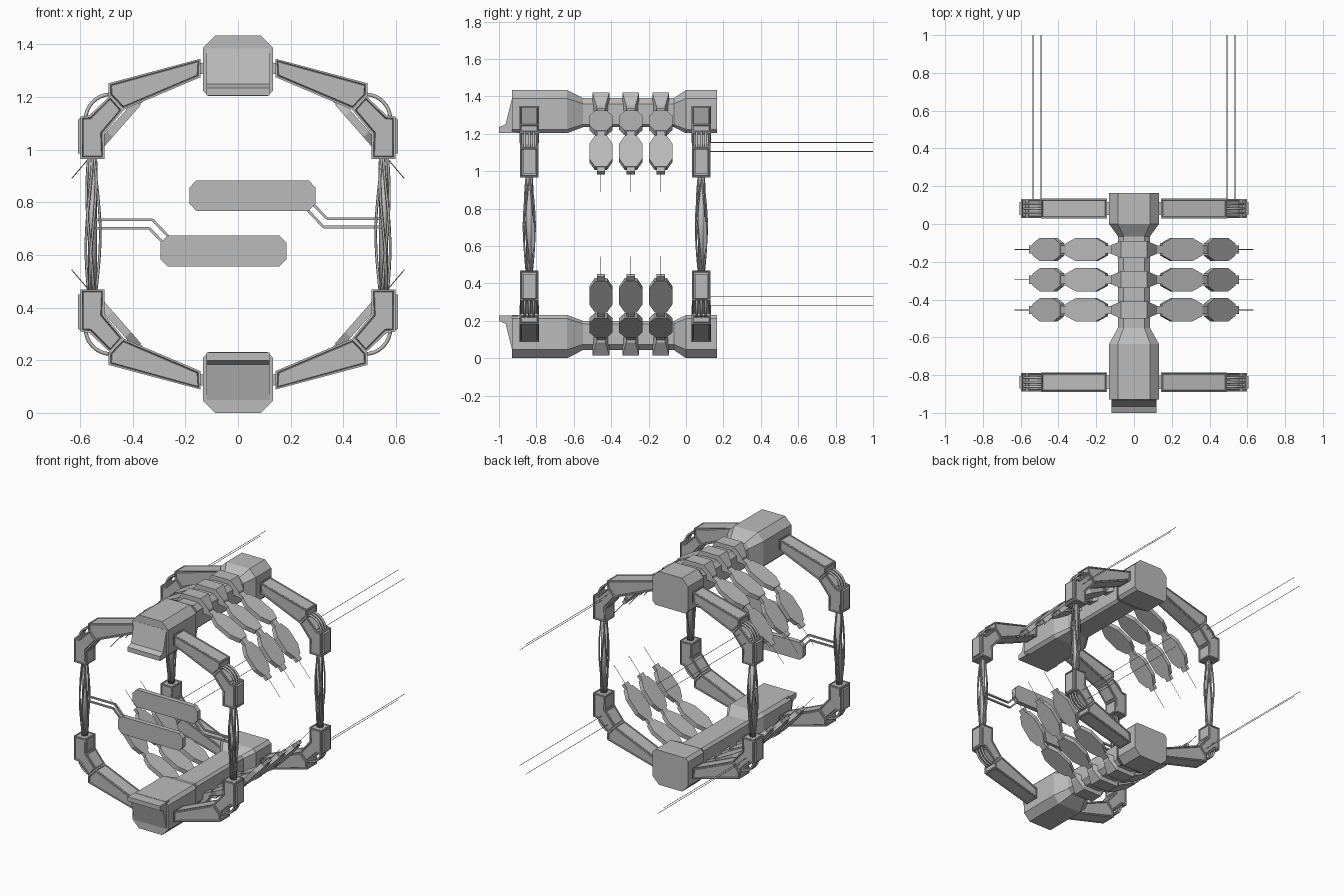
import bpy, bmesh, math
from mathutils import Vector, Quaternion

if "Cube" in bpy.data.objects:
    bpy.data.objects.remove(bpy.data.objects["Cube"], do_unlink=True)

MID = 0.717                      # height of the symmetry plane
FRAMES = (-0.838, 0.082)         # depth of the two ring frames
RIBS = (-0.455, -0.295, -0.135)  # depth of the rib pairs

grey = bpy.data.materials.new("plain grey")
grey.use_nodes = True
grey.diffuse_color = (0.5, 0.5, 0.5, 1)
grey.node_tree.nodes["Principled BSDF"].inputs["Base Color"].default_value = (0.5, 0.5, 0.5, 1)


def finish(name, bm, mirror="", smooth=False):
    """Turn a bmesh into an object, mirrored about the model's centre."""
    bmesh.ops.recalc_face_normals(bm, faces=bm.faces)
    for f in bm.faces:
        f.smooth = smooth
    bmesh.ops.translate(bm, verts=bm.verts, vec=(0, 0, -MID))
    me = bpy.data.meshes.new(name)
    bm.to_mesh(me)
    bm.free()
    me.materials.append(grey)
    ob = bpy.data.objects.new(name, me)
    ob.location.z = MID
    bpy.context.collection.objects.link(ob)
    if mirror:
        mod = ob.modifiers.new("mirror", "MIRROR")
        mod.use_axis = ("x" in mirror, False, "z" in mirror)
        mod.use_mirror_merge = False


def loft(bm, rings):
    """Skin a list of rings with equal point counts and cap the ends."""
    rows = [[bm.verts.new(p) for p in ring] for ring in rings]
    n = len(rows[0])
    for a, b in zip(rows, rows[1:]):
        for i in range(n):
            j = (i + 1) % n
            bm.faces.new((a[i], a[j], b[j], b[i]))
    bm.faces.new(rows[0][::-1])
    bm.faces.new(rows[-1])


def prism(bm, outline, y, half):
    """Extrude an x-z outline along y."""
    loft(bm, [[(px, y + s * half, pz) for px, pz in outline] for s in (-1, 1)])


def panelled(name, outline, y, half, mirror="xz"):
    """Prism with a grooved, raised panel on every face."""
    bm = bmesh.new()
    prism(bm, outline, y, half)
    bmesh.ops.recalc_face_normals(bm, faces=bm.faces)
    for thick, depth in ((0.009, 0), (0.003, -0.007), (0.003, 0.005)):
        bmesh.ops.inset_individual(bm, faces=bm.faces[:len(outline) + 2],
                                   thickness=thick, depth=depth)
    finish(name, bm, mirror)


def tube(bm, path, radius, sides=6):
    pts = [Vector(p) for p in path]
    rings, rot, last = [], Quaternion(), Vector((0, 0, 1))
    for i, p in enumerate(pts):
        t = (pts[min(i + 1, len(pts) - 1)] - pts[max(i - 1, 0)]).normalized()
        rot = last.rotation_difference(t) @ rot
        last = t
        angles = [math.tau * k / sides for k in range(sides)]
        rings.append([p + rot @ Vector((math.cos(a), math.sin(a), 0)) * radius for a in angles])
    loft(bm, rings)


def blade(bm, a, b, y, widths, half_thick):
    """Flat bar from a to b in x-z; widths are (fraction, half width)."""
    a, b = Vector((a[0], y, a[1])), Vector((b[0], y, b[1]))
    d = (b - a).normalized()
    n = Vector((-d.z, 0, d.x)) * half_thick
    side = Vector((0, 1, 0))
    rings = []
    for f, w in widths:
        c = a.lerp(b, f)
        rings.append([c + n - side * w, c + n + side * w, c - n + side * w, c - n - side * w])
    loft(bm, rings)


# Spine beams, above and below
def spine_ring(y, w, lo, hi, top, low):
    half = [(w - low, lo), (w, lo + low), (w, hi - top), (w - top, hi)]
    return [(x, y, z) for x, z in half] + [(-x, y, z) for x, z in reversed(half)]


bm = bmesh.new()
big, slim = (0.132, 1.203, 1.434, 0.046, 0.02), (0.085, 1.235, 1.39, 0.03, 0.015)
loft(bm, [spine_ring(y, *s) for y, s in
          ((-0.93, big), (-0.635, big), (-0.55, slim), (-0.065, slim), (0, big), (0.165, big))])
finish("spine", bm, "z")

# Flared lip at the front of each spine
bm = bmesh.new()
lip = ((-0.9, 1.385), (-0.931, 1.385), (-0.965, 1.25), (-1, 1.235), (-1, 1.205), (-0.9, 1.205))
loft(bm, [[(x, y, z) for y, z in lip] for x in (-0.12, 0.12)])
finish("spine_lip", bm, "z")

# Rib collars, blades, stems and whiskers
LEAF = ((0, 0.032), (0.26, 0.062), (0.74, 0.062), (1, 0.032))
STEM = ((0, 0.022), (1, 0.022))
collars, blades, stems, whiskers = (bmesh.new() for _ in range(4))
for y in RIBS:
    loft(collars, [[(x, y - w, lo), (x, y + w, lo), (x, y + w, hi), (x, y - w, hi)]
                   for x, w, lo, hi in ((-0.118, 0.024, 1.31, 1.35), (-0.07, 0.045, 1.33, 1.42),
                                        (0.07, 0.045, 1.33, 1.42), (0.118, 0.024, 1.31, 1.35))])
    blade(blades, (0.145, 1.31), (0.355, 1.205), y, LEAF, 0.015)
    blade(blades, (0.38, 1.18), (0.525, 1.015), y, LEAF, 0.015)
    for a, b in (((0.1, 1.332), (0.145, 1.31)), ((0.35, 1.208), (0.385, 1.175)),
                 ((0.52, 1.02), (0.548, 0.99))):
        blade(stems, a, b, y, STEM, 0.011)
    tube(whiskers, [(0.53, y, 1.01), (0.632, y, 0.89)], 0.0018, 4)
finish("rib_collars", collars, "z")
finish("rib_blades", blades, "xz")
finish("rib_stems", stems, "xz")
finish("rib_whiskers", whiskers, "xz")

# Ring frames: arms, elbows, hoses and cable posts
ARM = ((0.143, 1.345), (0.492, 1.252), (0.492, 1.205), (0.438, 1.15), (0.143, 1.275))
ELBOW = ((0.485, 1.205), (0.435, 1.15), (0.508, 1.06), (0.508, 0.965),
         (0.598, 0.965), (0.598, 1.125), (0.565, 1.13))
JOINT = ((0.11, 1.335), (0.16, 1.325), (0.16, 1.285), (0.11, 1.29))
PLATE = ((0.59, 0.985), (0.607, 0.985), (0.607, 1.115), (0.59, 1.125))
for label, fy in zip(("front", "rear"), FRAMES):
    panelled(label + "_arm", ARM, fy, 0.052)
    panelled(label + "_elbow", ELBOW, fy, 0.05)
    bm = bmesh.new()
    prism(bm, JOINT, fy, 0.035)
    prism(bm, PLATE, fy, 0.034)
    finish(label + "_joint_plates", bm, "xz")

    bm = bmesh.new()
    for k in (-1, 0, 1):
        arc = [(0.485 + 0.095 * math.sin(t), fy + k * 0.024, 1.11 + 0.1 * math.cos(t))
               for t in [math.pi / 2 * i / 8 for i in range(9)]]
        tube(bm, arc, 0.007)
    finish(label + "_elbow_hoses", bm, "xz", True)

    bm = bmesh.new()
    tube(bm, [(0.553, fy, z) for z in (0.46, 0.975)], 0.017, 8)
    for k in range(7):
        path = []
        for i in range(17):
            t = i / 16
            r = 0.016 + 0.015 * math.sin(math.pi * t)
            a = math.tau * k / 7 + 1.6 * t * (1 if k % 2 else -1)
            path.append((0.553 + r * math.cos(a), fy + r * math.sin(a), 0.465 + 0.505 * t))
        tube(bm, path, 0.005)
    finish(label + "_cable_posts", bm, "x", True)

# Long thin rods trailing from the rear frame
bm = bmesh.new()
for x, z in ((0.492, 1.153), (0.535, 1.105)):
    tube(bm, [(x, 0.1, z), (x, 1, z)], 0.002, 4)
finish("trailing_rods", bm, "xz")

# Two floating panels on bent rods, each the other turned half round
panels, rods = bmesh.new(), bmesh.new()
BOARD = ((-0.185, 0.795), (-0.185, 0.855), (-0.158, 0.883), (0.268, 0.883),
         (0.295, 0.855), (0.295, 0.795), (0.268, 0.767), (-0.158, 0.767))
for s in (1, -1):
    def turn(x, z):
        return s * x, MID + 0.003 + s * (z - MID - 0.003)

    prism(panels, [turn(*p) for p in BOARD], FRAMES[0], 0.016)
    for path in (((0.55, 0.738), (0.338, 0.738), (0.28, 0.798)),
                 ((0.55, 0.706), (0.325, 0.706), (0.255, 0.78))):
        for a, b in zip(path, path[1:]):
            blade(rods, turn(*a), turn(*b), FRAMES[0], ((0, 0.006), (1, 0.006)), 0.005)
finish("floating_panels", panels)
finish("panel_rods", rods)
